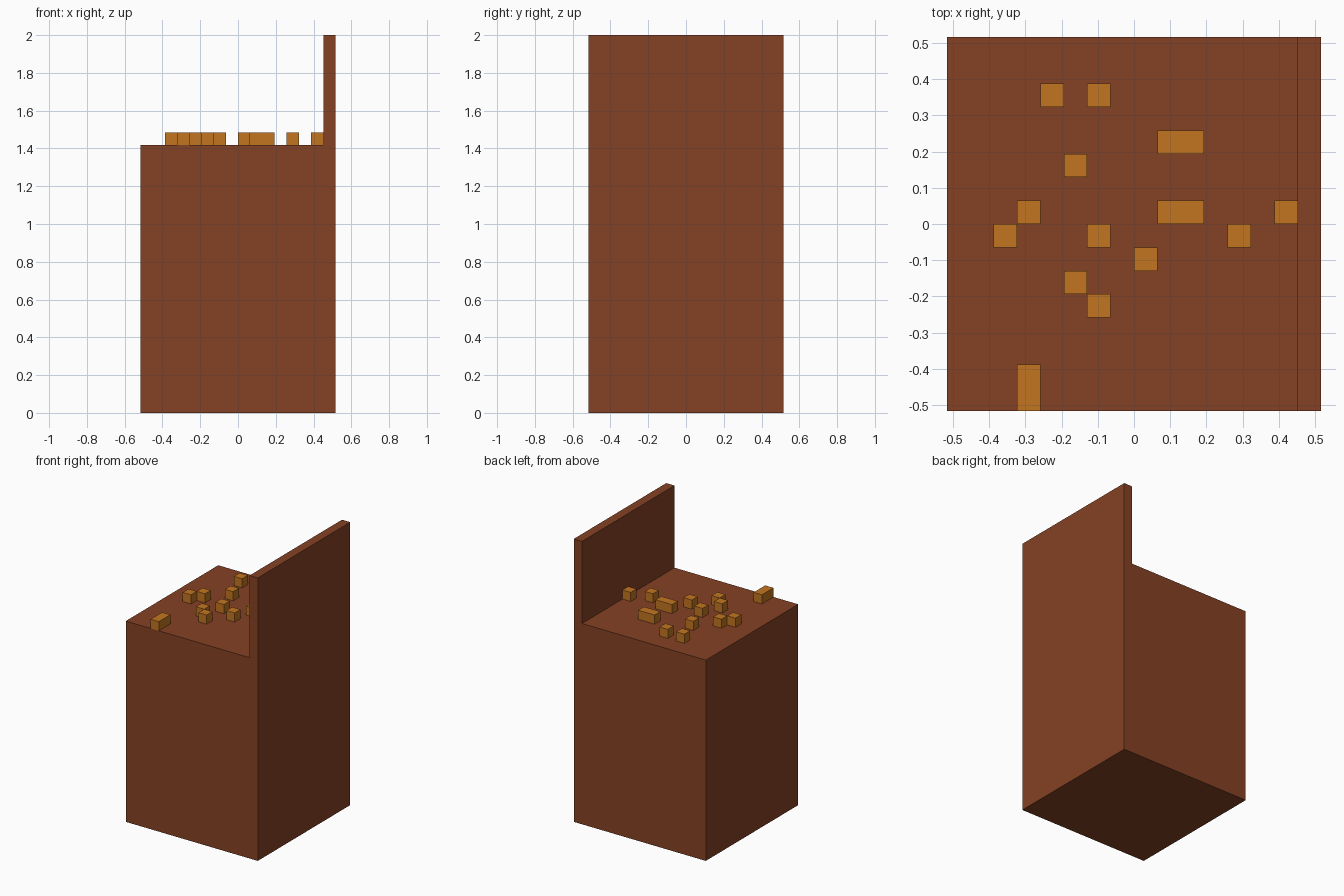
import bpy
import bmesh

if "Cube" in bpy.data.objects:
    bpy.data.objects.remove(bpy.data.objects["Cube"], do_unlink=True)

U = 2 / 31          # one grid unit
HALF = 8 * U        # half the width and depth
TOP = 22 * U        # height of the flat top


def make_material(name, rgb):
    mat = bpy.data.materials.new(name)
    mat.use_nodes = True
    color = (*rgb, 1)
    mat.diffuse_color = color
    mat.node_tree.nodes["Principled BSDF"].inputs["Base Color"].default_value = color
    return mat


def finish(bm, name, mat):
    bmesh.ops.recalc_face_normals(bm, faces=bm.faces)
    mesh = bpy.data.meshes.new(name)
    bm.to_mesh(mesh)
    bm.free()
    mesh.materials.append(mat)
    obj = bpy.data.objects.new(name, mesh)
    bpy.context.collection.objects.link(obj)
    return obj


brown = make_material("reddish brown", (0.235, 0.054, 0.018))
orange = make_material("amber", (0.54, 0.176, 0.0155))

# Body: block with a thin raised wall on its left side, one extruded profile
profile = [(-HALF, 0), (HALF, 0), (HALF, 2), (HALF - U, 2), (HALF - U, TOP), (-HALF, TOP)]
bm = bmesh.new()
face = bm.faces.new([bm.verts.new((x, -HALF, z)) for x, z in profile])
extruded = bmesh.ops.extrude_face_region(bm, geom=[face])["geom"]
bmesh.ops.translate(bm, vec=(0, 2 * HALF, 0),
                    verts=[v for v in extruded if isinstance(v, bmesh.types.BMVert)])
finish(bm, "block_with_side_wall", brown)

# Crumbs: small cubes on the top, as column, row, width and depth in grid units
crumbs = [
    (-4, 5, 1, 1), (-2, 5, 1, 1), (1, 3, 2, 1), (-3, 2, 1, 1), (-5, 0, 1, 1),
    (1, 0, 2, 1), (6, 0, 1, 1), (-6, -1, 1, 1), (-2, -1, 1, 1), (4, -1, 1, 1),
    (0, -2, 1, 1), (-3, -3, 1, 1), (-2, -4, 1, 1), (-5, -8, 1, 2),
]
for number, (col, row, wide, deep) in enumerate(crumbs, 1):
    bm = bmesh.new()
    bmesh.ops.create_cube(bm, size=U)
    bmesh.ops.scale(bm, vec=(wide, deep, 1), verts=bm.verts)
    crumb = finish(bm, f"crumb_{number}", orange)
    crumb.location = ((col + wide / 2) * U, (row + deep / 2) * U, TOP + U / 2)
